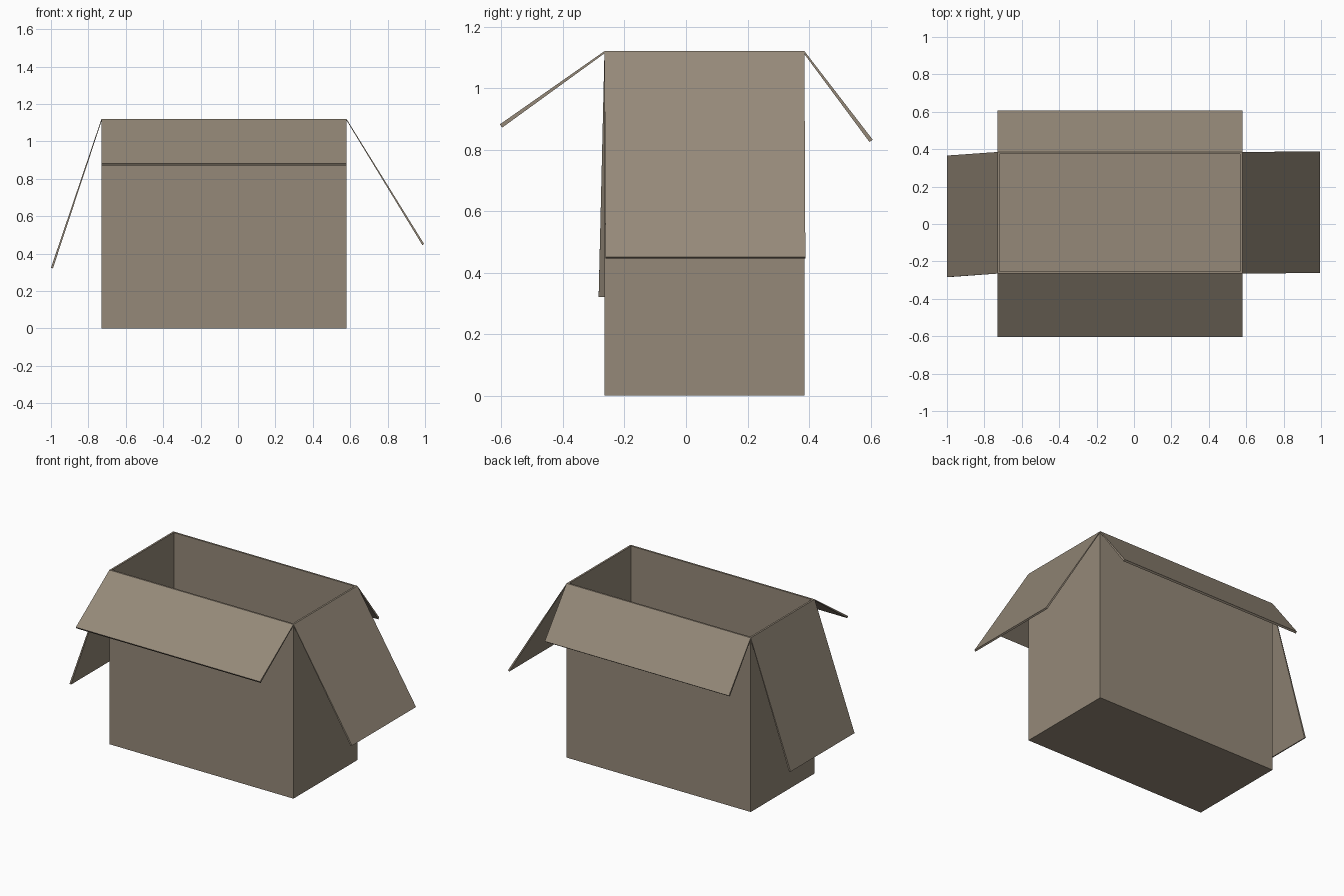
import bpy, bmesh
from mathutils import Vector

if "Cube" in bpy.data.objects:
    bpy.data.objects.remove(bpy.data.objects["Cube"])

X0, X1, Y0, Y1, H = -0.73, 0.58, -0.265, 0.385, 1.12
WALL = 0.012

card = bpy.data.materials.new("cardboard")
card.diffuse_color = (0.30, 0.25, 0.19, 1)
card.use_nodes = True
card.node_tree.nodes["Principled BSDF"].inputs["Base Color"].default_value = card.diffuse_color


def add_object(name, bm):
    bmesh.ops.recalc_face_normals(bm, faces=bm.faces)
    mesh = bpy.data.meshes.new(name)
    bm.to_mesh(mesh)
    bm.free()
    mesh.materials.append(card)
    obj = bpy.data.objects.new(name, mesh)
    bpy.context.collection.objects.link(obj)
    return obj


def flap(name, a, b, drop, t_hinge=0.006, t_end=0.013):
    """Thin board hanging from hinge a-b; drop is the vector to its free edge."""
    a, b, drop = Vector(a), Vector(b), Vector(drop)
    n = (b - a).cross(drop).normalized()
    if n.z > 0:
        n = -n
    top = [a, b, b + drop, a + drop]
    under = [p + n * t for p, t in zip(top, (t_hinge, t_hinge, t_end, t_end))]
    bm = bmesh.new()
    lo = [bm.verts.new(p) for p in under]
    hi = [bm.verts.new(p) for p in top]
    bm.faces.new(hi)
    bm.faces.new(lo[::-1])
    for i in range(4):
        j = (i + 1) % 4
        bm.faces.new((lo[i], lo[j], hi[j], hi[i]))
    return add_object(name, bm)


# Open box body: cube without its lid, thickened inwards
bm = bmesh.new()
bmesh.ops.create_cube(bm, size=1)
bmesh.ops.scale(bm, vec=(X1 - X0, Y1 - Y0, H), verts=bm.verts)
bmesh.ops.translate(bm, vec=((X0 + X1) / 2, (Y0 + Y1) / 2, H / 2), verts=bm.verts)
lid = max(bm.faces, key=lambda f: f.calc_center_median().z)
bmesh.ops.delete(bm, geom=[lid], context='FACES_ONLY')
body = add_object("box_body", bm)
solid = body.modifiers.new("walls", 'SOLIDIFY')
solid.thickness = WALL
solid.offset = -1
solid.use_even_offset = True

# Four lid flaps, each folded out at its own angle
flap("front_flap", (X0, Y0, H), (X1, Y0, H), (0, -0.34, -0.238))
flap("back_flap", (X0, Y1, H), (X1, Y1, H), (0, 0.222, -0.288))
flap("left_flap", (X0, Y0, H), (X0, Y1, H), (-0.27, -0.019, -0.796), 0.004, 0.011)
flap("right_flap", (X1, Y0, H), (X1, Y1, H), (0.415, 0.003, -0.669), 0.004, 0.011)
